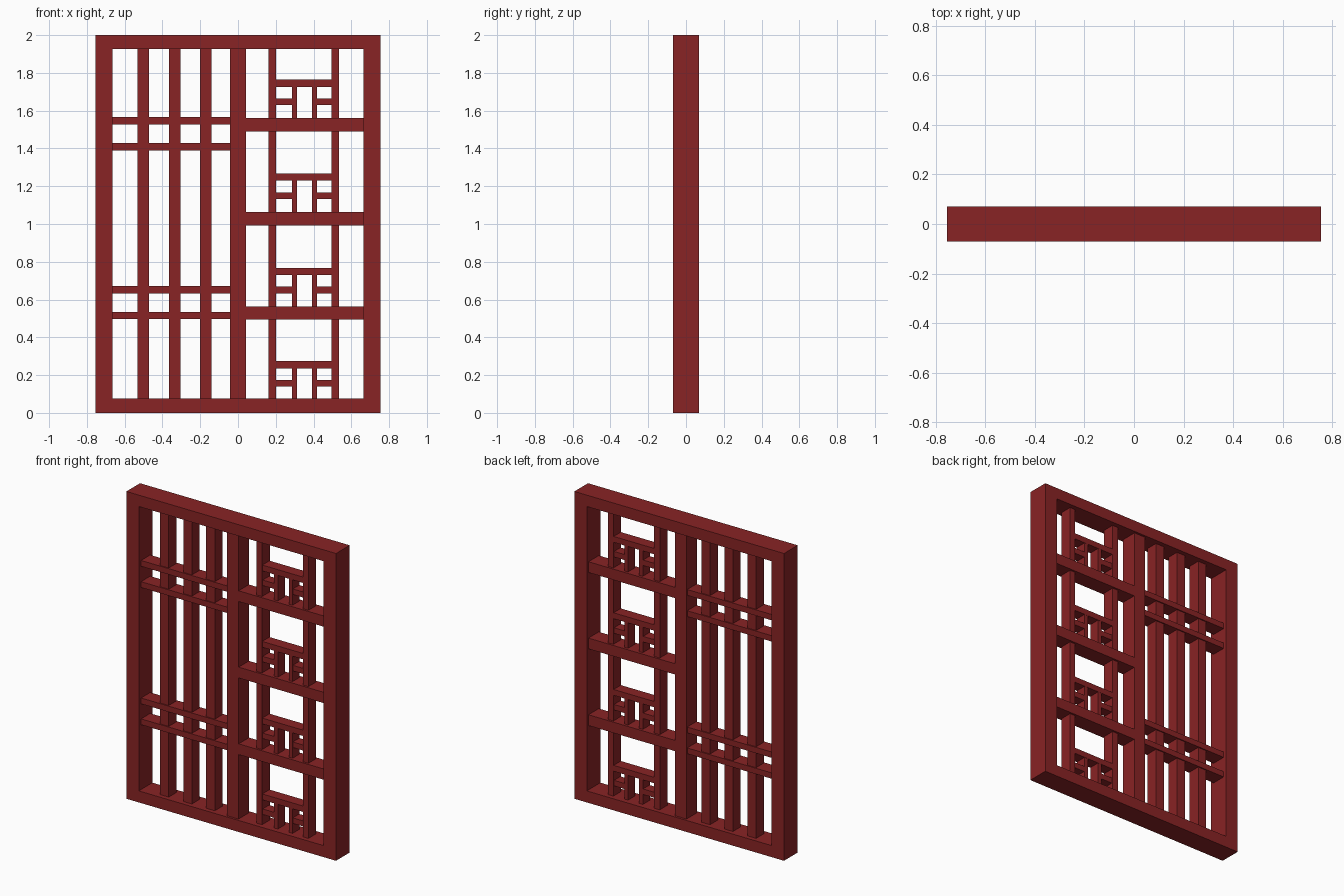
import bpy, bmesh

if "Cube" in bpy.data.objects:
    bpy.data.objects.remove(bpy.data.objects["Cube"])

red = bpy.data.materials.new("red lacquer")
red.diffuse_color = (0.25, 0.017, 0.018, 1)
red.use_nodes = True
red.node_tree.nodes["Principled BSDF"].inputs["Base Color"].default_value = red.diffuse_color


def finish(name, bm):
    me = bpy.data.meshes.new(name)
    bm.to_mesh(me)
    bm.free()
    me.materials.append(red)
    ob = bpy.data.objects.new(name, me)
    bpy.context.collection.objects.link(ob)
    return ob


def bar(name, x0, x1, z0, z1, half_depth):
    """Box spanning x0..x1, z0..z1, centred on y = 0."""
    bm = bmesh.new()
    bmesh.ops.create_cube(bm, size=1)
    for v in bm.verts:
        v.co = ((x0 + x1) / 2 + v.co.x * (x1 - x0),
                v.co.y * 2 * half_depth,
                (z0 + z1) / 2 + v.co.z * (z1 - z0))
    return finish(name, bm)


# Outer frame: rectangular ring extruded through its depth
X, XI, ZB, ZT, D, C = 0.755, 0.665, 0.075, 1.926, 0.07, 0.042
bm = bmesh.new()
outer = [bm.verts.new((x, -D, z)) for x, z in ((-X, 0), (X, 0), (X, 2), (-X, 2))]
inner = [bm.verts.new((x, -D, z)) for x, z in ((-XI, ZB), (XI, ZB), (XI, ZT), (-XI, ZT))]
faces = [bm.faces.new((outer[i], outer[(i + 1) % 4], inner[(i + 1) % 4], inner[i]))
         for i in range(4)]
ext = bmesh.ops.extrude_face_region(bm, geom=faces, use_keep_orig=True)
for v in ext["geom"]:
    if isinstance(v, bmesh.types.BMVert):
        v.co.y = D
bmesh.ops.recalc_face_normals(bm, faces=bm.faces[:])
finish("outer_frame", bm)

# Central post
bar("centre_post", -C, C, ZB, ZT, 0.055)

# Left panel: upright slats crossed by two pairs of rails
for x in (-0.502, -0.335, -0.17):
    bar("left_slat", x - 0.031, x + 0.031, ZB, ZT, 0.04)
for z in (0.516, 0.652, 1.409, 1.547):
    bar("left_cross_rail", -XI, -C, z - 0.019, z + 0.019, 0.047)

# Right panel: shelves and two uprights
for z in (0.529, 1.028, 1.525):
    bar("right_shelf", C, XI, z - 0.035, z + 0.035, 0.053)
for x in (0.181, 0.515):
    bar("right_upright", x - 0.02, x + 0.02, ZB, ZT, 0.04)

# Small lattice standing in each of the four bays
for base in (0.07, 0.564, 1.063, 1.56):
    top = base + 0.168
    bar("lattice_top_rail", 0.2, 0.496, top - 0.002, top + 0.036, 0.037)
    for x0 in (0.286, 0.392):
        bar("lattice_post", x0, x0 + 0.026, base, top, 0.036)
    for x0, x1 in ((0.2, 0.287), (0.417, 0.496)):
        bar("lattice_stub", x0, x1, base + 0.069, base + 0.105, 0.033)
